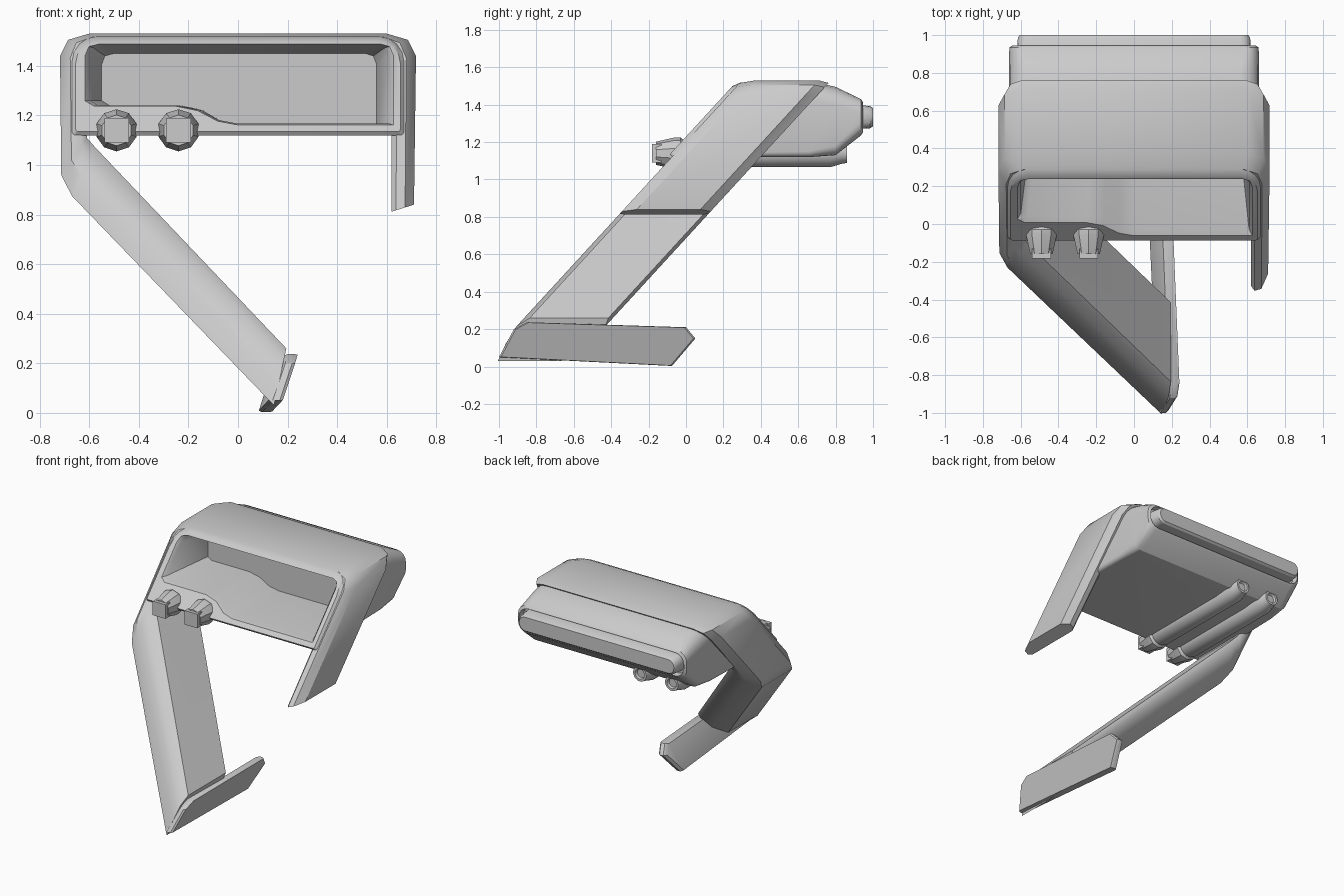
import bpy, bmesh, math

if "Cube" in bpy.data.objects:
    bpy.data.objects.remove(bpy.data.objects["Cube"])

SLOPE = 1.09                                   # lean of the band and front face


def finish(obj, angle=32):
    obj.data.shade_smooth()
    obj.data.set_sharp_from_angle(angle=math.radians(angle))
    return obj


def loft(name, rings, angle=32):
    """Join closed rings of equal size in order and cap both ends."""
    bm = bmesh.new()
    loops = [[bm.verts.new(p) for p in ring] for ring in rings]
    n = len(loops[0])
    for a, b in zip(loops, loops[1:]):
        for i in range(n):
            j = (i + 1) % n
            bm.faces.new((a[i], a[j], b[j], b[i]))
    bm.faces.new(loops[0][::-1])
    bm.faces.new(loops[-1])
    bmesh.ops.recalc_face_normals(bm, faces=bm.faces)
    mesh = bpy.data.meshes.new(name)
    bm.to_mesh(mesh)
    bm.free()
    obj = bpy.data.objects.new(name, mesh)
    bpy.context.collection.objects.link(obj)
    return finish(obj, angle)


def rounded(a, lo, hi, rt, rb, seg=4):
    """Rectangle outline in x, z with separate top and bottom corner radii."""
    pts = []
    for sx, z, r, start in ((1, hi - rt, rt, 0), (-1, hi - rt, rt, 90),
                            (-1, lo + rb, rb, 180), (1, lo + rb, rb, 270)):
        for k in range(seg + 1):
            t = math.radians(start + 90 * k / seg)
            pts.append((sx * (a - r) + r * math.cos(t), z + r * math.sin(t)))
    return pts


def lean(z):
    return (z - 1.12) / SLOPE - 0.10


# Leaning band: right tab, top bridge, left side and diagonal leg (outer, inner)
stations = [((.71, .84), (.62, .812)), ((.718, 1.44), (.62, 1.42)),
            ((.685, 1.505), (.605, 1.475)), ((.6, 1.53), (.57, 1.495)),
            ((-.6, 1.53), (-.57, 1.495)), ((-.685, 1.505), (-.605, 1.475)),
            ((-.718, 1.44), (-.615, 1.42)), ((-.713, .96), (-.61, 1.11)),
            ((-.67, .875), (-.575, 1.07)), ((.145, .03), (.195, .26))]
section = [(0, .07), (0, .41), (.4, .475), (.8, .475), (1, .45), (1, .03), (.8, 0), (.4, 0)]
rings = []
for (xo, zo), (xi, zi) in stations:
    ring = []
    for u, v in section:
        x, z = xo + (xi - xo) * u, zo + (zi - zo) * u
        y = max((z - .2) / SLOPE - .92 + v, -1 + (z - .05) * .5)
        ring.append((x, y, z))
    rings.append(ring)
loft("band_and_leg", rings)


# Foot plate
def foot_ring(offset, grow):
    outline = [(-1, .05), (-.92, .2), (-.85, .237), (0, .21), (.05, .15), (-.075, .003)]
    ring = []
    for y, z in outline:
        y, z = -.47 + (y + .47) * grow, .12 + (z - .12) * grow
        ring.append((.16 + .35 * z - .03 * (y + .9) + offset, y, z))
    return ring


loft("foot_plate", [foot_ring(0, .98), foot_ring(-.012, 1), foot_ring(-.04, 1), foot_ring(-.055, .95)])

# Housing, leaning at the front and tapered at the back with a rear groove
rings = [[(x, lean(z), z) for x, z in rounded(.655, 1.135, 1.5, .09, .01)],
         [(x, lean(z) + .025, z) for x, z in rounded(.67, 1.12, 1.518, .1, .015)]]
for y, a, lo, hi, rt, rb in ((.66, .663, 1.12, 1.527, .1, .03), (.8, .663, 1.13, 1.495, .1, .05),
                             (.935, .66, 1.235, 1.43, .07, .07), (.945, .645, 1.25, 1.415, .07, .07),
                             (.91, .635, 1.258, 1.408, .06, .06)):
    rings.append([(x, y, z) for x, z in rounded(a, lo, hi, rt, rb)])
housing = loft("housing", rings)

# Stepped viewing recess
opening = [(-.55, 1.485), (.565, 1.485), (.6, 1.475), (.615, 1.44), (.615, 1.165), (.0, 1.165),
           (-.08, 1.18), (-.16, 1.222), (-.25, 1.24), (-.57, 1.24), (-.605, 1.26), (-.605, 1.44),
           (-.59, 1.475)]


def opening_ring(depth, grow):
    pts = [(x * grow, 1.34 + (z - 1.34) * grow) for x, z in opening]
    return [(x, lean(z) + depth, z) for x, z in pts]


back = [(x * .91, .45, z - .035 if z > 1.35 else z) for x, z in opening]
cutter = loft("recess_cutter", [opening_ring(-.06, 1.03), opening_ring(0, 1.02),
                                opening_ring(.03, .99), back])
cutter.hide_render = True
cutter.hide_viewport = False
mod = housing.modifiers.new("recess", 'BOOLEAN')
mod.operation = 'DIFFERENCE'
mod.solver = 'EXACT'
mod.object = cutter
deps = bpy.context.evaluated_depsgraph_get()
housing.data = bpy.data.meshes.new_from_object(housing.evaluated_get(deps))
housing.modifiers.clear()
bpy.data.objects.remove(cutter)
finish(housing)

# Rear bar
loft("rear_bar", [[(x, y, z) for x, z in rounded(a, lo, hi, r, r)] for y, a, lo, hi, r in
                  ((.9, .62, 1.268, 1.4, .05), (.985, .615, 1.274, 1.392, .05),
                   (1.0, .605, 1.285, 1.382, .045))])


# Twin tubes under the housing, each with a knob and a square front cap
def lathe(name, x0, z0, profile, sides, angle=32):
    loft(name, [[(x0 + r * math.cos(math.tau * (k + .5) / sides), y,
                  z0 + r * math.sin(math.tau * (k + .5) / sides)) for k in range(sides)]
                for y, r in profile], angle)


for i, x0 in enumerate((-.49, -.24), 1):
    lathe(f"tube_{i}", x0, 1.14, [(-.04, .06), (.0, .076), (.77, .076), (.83, .058),
                                  (.86, .052), (.86, .036), (.845, .03)], 16)
    lathe(f"knob_{i}", x0, 1.14, [(-.16, .062), (-.06, .085), (-.03, .085), (.0, .06)], 10)
    lathe(f"knob_cap_{i}", x0, 1.14, [(-.183, .07), (-.13, .07)], 4)
